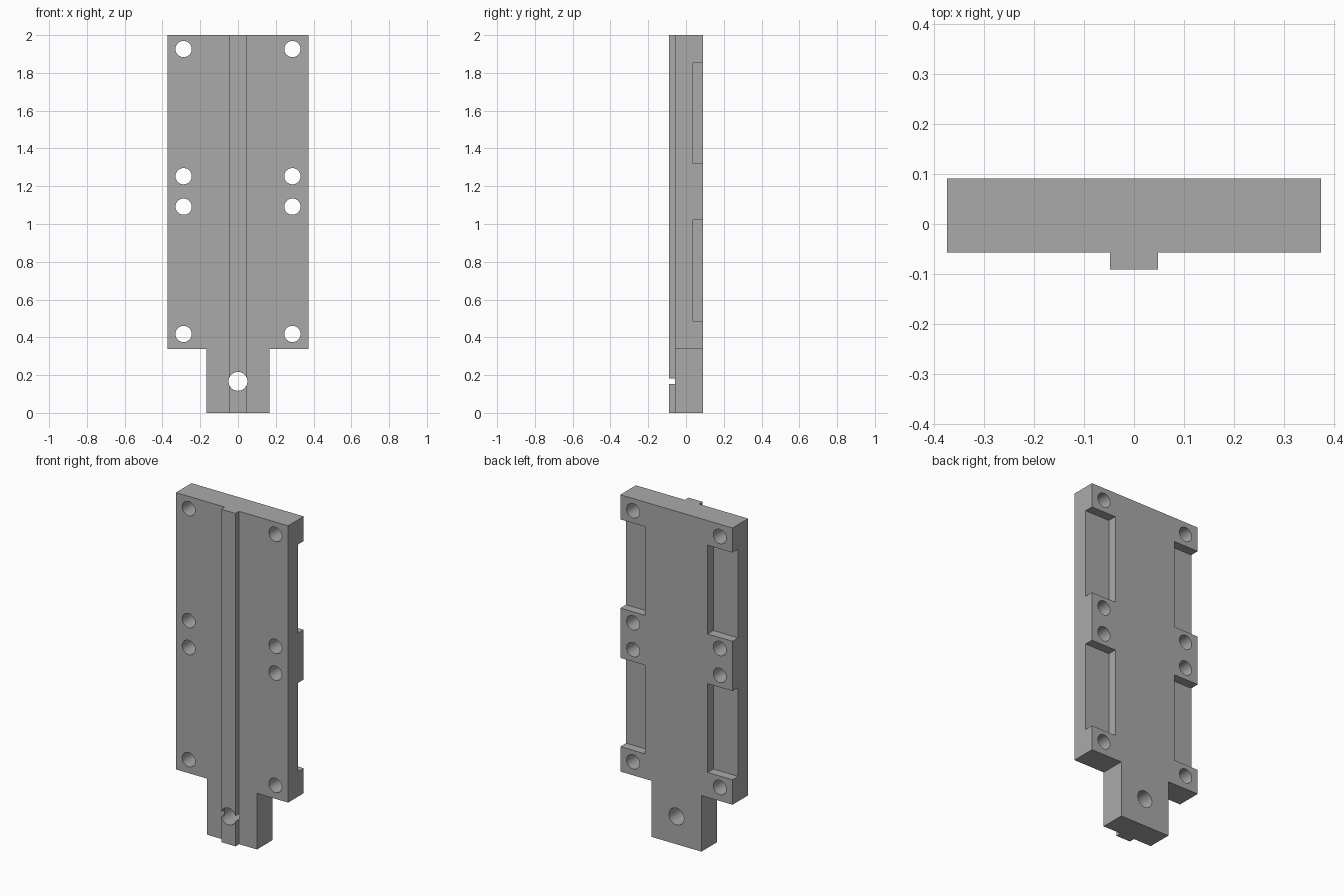
import bpy, bmesh, math
from mathutils import Matrix, Vector

if "Cube" in bpy.data.objects:
    bpy.data.objects.remove(bpy.data.objects["Cube"], do_unlink=True)

FRONT, PLATE, BACK = -0.091, -0.057, 0.091
HALF_W, TAB_W, SHOULDER, TOP = 0.373, 0.166, 0.337, 2.0

grey = bpy.data.materials.new("machined grey")
grey.use_nodes = True
colour = (0.4, 0.4, 0.4, 1)
grey.diffuse_color = colour
grey.node_tree.nodes["Principled BSDF"].inputs["Base Color"].default_value = colour


def make_object(name, bm):
    bmesh.ops.recalc_face_normals(bm, faces=bm.faces)
    mesh = bpy.data.meshes.new(name)
    bm.to_mesh(mesh)
    bm.free()
    mesh.materials.append(grey)
    obj = bpy.data.objects.new(name, mesh)
    bpy.context.collection.objects.link(obj)
    return obj


def add_box(bm, x, y, z):
    """Box from (min, max) pairs."""
    centre = Vector([(a + b) / 2 for a, b in (x, y, z)])
    size = [b - a for a, b in (x, y, z)]
    bmesh.ops.create_cube(bm, size=1, matrix=Matrix.Translation(centre) @ Matrix.Diagonal((*size, 1)))


def add_drill(bm, x, z, radius):
    """Cylinder running front to back."""
    turn = Matrix.Rotation(math.pi / 2, 4, "X")
    bmesh.ops.create_cone(bm, cap_ends=True, segments=48, radius1=radius, radius2=radius,
                          depth=0.5, matrix=Matrix.Translation((x, 0, z)) @ turn)


def combine(target, tool, operation):
    mod = target.modifiers.new(operation.title(), "BOOLEAN")
    mod.operation = operation
    mod.solver = "EXACT"
    mod.object = tool
    bpy.context.view_layer.objects.active = target
    bpy.ops.object.modifier_apply(modifier=mod.name)
    bpy.data.objects.remove(tool, do_unlink=True)


# Stepped plate with its narrow lower tab
half = [(TAB_W, 0), (TAB_W, SHOULDER), (HALF_W, SHOULDER), (HALF_W, TOP)]
outline = half + [(-x, z) for x, z in reversed(half)]
bm = bmesh.new()
face = bm.faces.new([bm.verts.new((x, PLATE, z)) for x, z in outline])
side = bmesh.ops.extrude_face_region(bm, geom=[face])
verts = [v for v in side["geom"] if isinstance(v, bmesh.types.BMVert)]
bmesh.ops.translate(bm, verts=verts, vec=(0, BACK - PLATE, 0))
plate = make_object("mounting_plate", bm)

# Raised guide rib down the front
bm = bmesh.new()
add_box(bm, (-0.0475, 0.0475), (FRONT, 0), (0, TOP))
combine(plate, make_object("guide_rib", bm), "UNION")

# Open-sided pockets in the back edges
bm = bmesh.new()
for s in (-1, 1):
    for z in ((0.487, 1.02), (1.319, 1.852)):
        add_box(bm, sorted((s * 0.208, s * 0.5)), (0.037, 0.2), z)
combine(plate, make_object("pocket_cutter", bm), "DIFFERENCE")

# Bolt holes and the larger tab hole
bm = bmesh.new()
for s in (-1, 1):
    for z in (0.418, 1.092, 1.253, 1.926):
        add_drill(bm, s * 0.288, z, 0.043)
add_drill(bm, 0, 0.167, 0.05)
combine(plate, make_object("hole_cutter", bm), "DIFFERENCE")

# Smooth bores, crisp edges
bpy.ops.object.select_all(action="DESELECT")
plate.select_set(True)
bpy.context.view_layer.objects.active = plate
bpy.ops.object.shade_smooth_by_angle(angle=math.radians(30))
